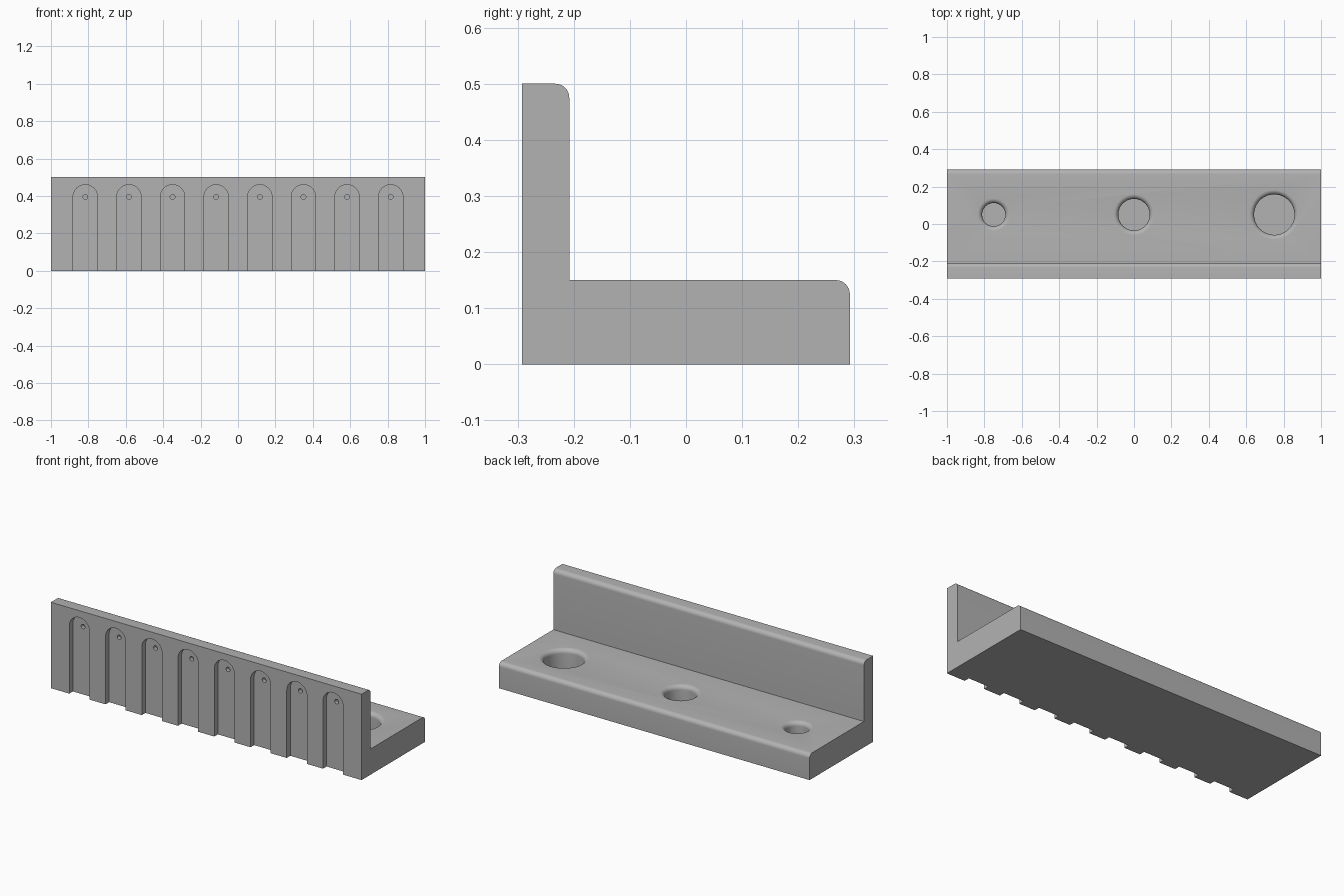
import bpy, bmesh
from math import sin, cos, pi
from mathutils import Vector, Matrix

cube = bpy.data.objects.get("Cube")
if cube:
    bpy.data.objects.remove(cube, do_unlink=True)

grey = bpy.data.materials.new("light grey plastic")
grey.use_nodes = True
colour = (0.45, 0.45, 0.45, 1)
grey.diffuse_color = colour
grey.node_tree.nodes["Principled BSDF"].inputs["Base Color"].default_value = colour


def arc(cx, cy, r, start, end, steps):
    """Points on a circular arc, angles in units of pi."""
    angles = [pi * (start + (end - start) * i / steps) for i in range(steps + 1)]
    return [(cx + r * cos(a), cy + r * sin(a)) for a in angles]


def prism(bm, points, depth):
    """Extrude a closed outline of 3D points along a vector."""
    face = bm.faces.new([bm.verts.new(p) for p in points])
    top = bmesh.ops.extrude_face_region(bm, geom=[face])["geom"]
    verts = [v for v in top if isinstance(v, bmesh.types.BMVert)]
    bmesh.ops.translate(bm, verts=verts, vec=depth)


def lathe(bm, profile, centre, steps=64):
    """Revolve an (r, z) profile, open on the axis, about a vertical line."""
    verts = [bm.verts.new((centre[0] + r, centre[1], z)) for r, z in profile]
    edges = [bm.edges.new(pair) for pair in zip(verts, verts[1:])]
    bmesh.ops.spin(bm, geom=verts + edges, cent=(*centre, 0), axis=(0, 0, 1),
                   angle=2 * pi, steps=steps)
    bmesh.ops.remove_doubles(bm, verts=bm.verts, dist=1e-5)


def finish(bm, name):
    bmesh.ops.recalc_face_normals(bm, faces=bm.faces)
    mesh = bpy.data.meshes.new(name)
    bm.to_mesh(mesh)
    bm.free()
    mesh.materials.append(grey)
    obj = bpy.data.objects.new(name, mesh)
    bpy.context.collection.objects.link(obj)
    return obj


# L-shaped body: upright front wall and a base shelf, with rounded rear edges
FRONT, BACK, WALL = -0.292, 0.292, -0.208
HEIGHT, SHELF, FILLET = 0.5, 0.15, 0.025
outline = [(FRONT, 0), (BACK, 0)]
outline += arc(BACK - FILLET, SHELF - FILLET, FILLET, 0, 0.5, 8)
outline += [(WALL, SHELF)]
outline += arc(WALL - FILLET, HEIGHT - FILLET, FILLET, 0, 0.5, 8)
outline += [(FRONT, HEIGHT)]
bm = bmesh.new()
prism(bm, [(-1, y, z) for y, z in outline], (2, 0, 0))
body = finish(bm, "rack_body")

# Arched slots down the front wall
SLOT_X = [(i - 3.5) * 0.2333 for i in range(8)]
SLOT_R, SLOT_Z, SLOT_DEPTH = 0.065, 0.395, 0.033
bm = bmesh.new()
for x in SLOT_X:
    arch = arc(x, SLOT_Z, SLOT_R, 0, 1, 24)
    arch += [(x - SLOT_R, -0.1), (x + SLOT_R, -0.1)]
    prism(bm, [(px, FRONT - 0.1, pz) for px, pz in arch], (0, 0.1 + SLOT_DEPTH, 0))
slots = finish(bm, "slot_cutter")

# Small blind pin holes at the arch centres
bm = bmesh.new()
for x in SLOT_X:
    ring = arc(x, SLOT_Z, 0.013, 0, 2, 16)[:-1]
    prism(bm, [(px, FRONT + 0.01, pz) for px, pz in ring], (0, SLOT_DEPTH + 0.012, 0))
pins = finish(bm, "pin_hole_cutter")

# Three blind sockets of growing size in the shelf, with rounded rims
bm = bmesh.new()
for x, r in ((-0.75, 0.062), (0, 0.084), (0.75, 0.108)):
    rim = arc(r + FILLET, SHELF - FILLET, FILLET, 1, 0.5, 8)
    lip = r + FILLET
    profile = [(0, 0.033), (r, 0.033)] + rim + [(lip, SHELF + 0.05), (0, SHELF + 0.05)]
    lathe(bm, profile, (x, 0.05))
sockets = finish(bm, "socket_cutter")

# Cut everything out of the body
bpy.context.view_layer.objects.active = body
body.select_set(True)
for cutter in (slots, pins, sockets):
    cut = body.modifiers.new(cutter.name, "BOOLEAN")
    cut.operation, cut.solver, cut.object = "DIFFERENCE", "EXACT", cutter
    bpy.ops.object.modifier_apply(modifier=cut.name)
    bpy.data.objects.remove(cutter, do_unlink=True)
bpy.ops.object.shade_smooth_by_angle(angle=pi / 6)
